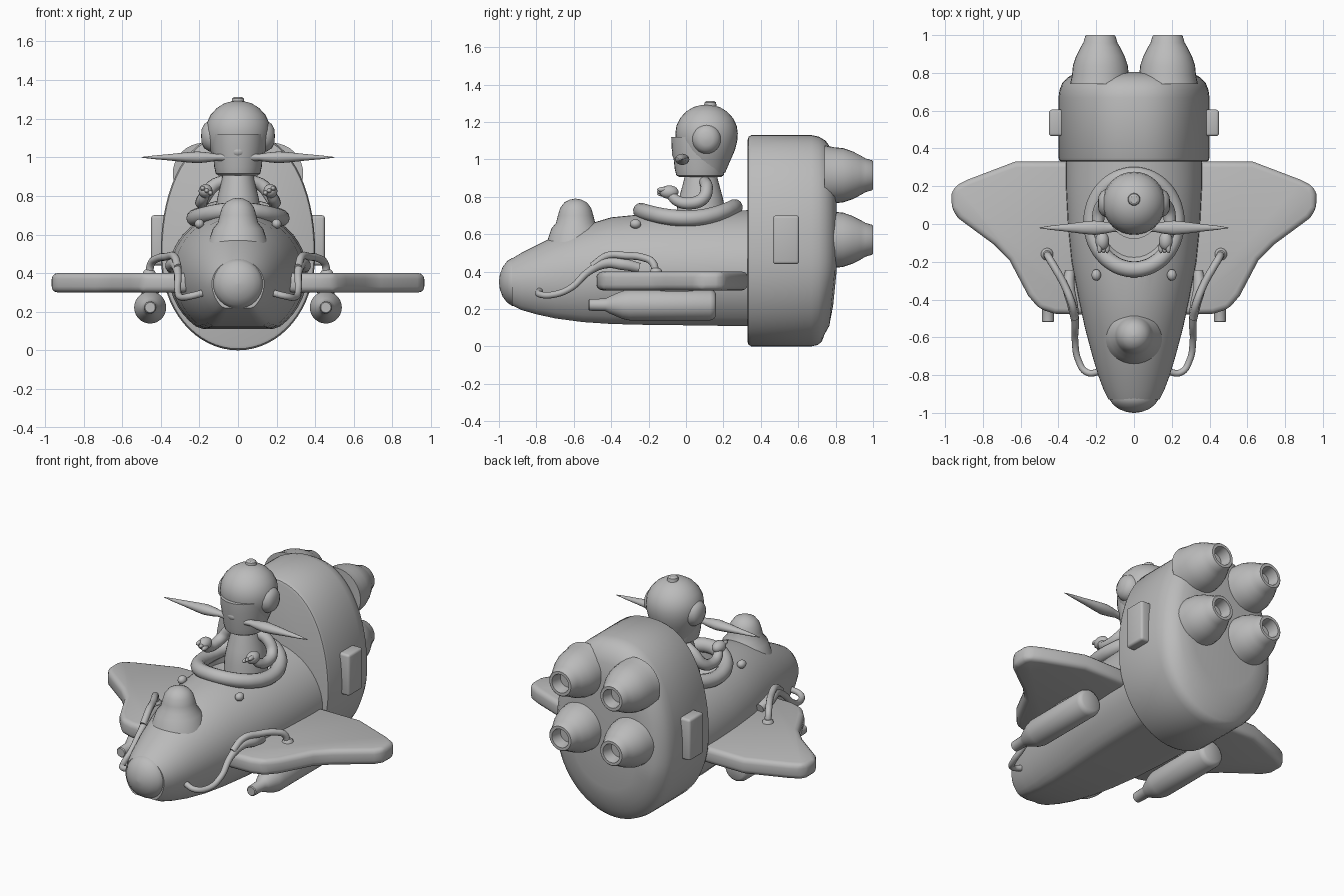
import bpy, bmesh, math
from mathutils import Vector, Matrix

cube = bpy.data.objects.get("Cube")
if cube:
    bpy.data.objects.remove(cube)

grey = bpy.data.materials.new("clay_grey")
grey.use_nodes = True
colour = (0.5, 0.5, 0.5, 1)
grey.diffuse_color = colour
grey.node_tree.nodes["Principled BSDF"].inputs["Base Color"].default_value = colour

parts, mirrored = [], []


def register(name, data, mirror):
    data.materials.append(grey)
    ob = bpy.data.objects.new(name, data)
    bpy.context.collection.objects.link(ob)
    parts.append(ob)
    if mirror:
        mirrored.append(ob)
    return ob


def from_bmesh(name, bm, mirror=False):
    bmesh.ops.recalc_face_normals(bm, faces=bm.faces)
    me = bpy.data.meshes.new(name)
    bm.to_mesh(me)
    bm.free()
    return register(name, me, mirror)


def loft(name, rings, mirror=False):
    """Skin closed rings of points and cap both ends."""
    bm = bmesh.new()
    loops = [[bm.verts.new(p) for p in ring] for ring in rings]
    n = len(loops[0])
    for a, b in zip(loops, loops[1:]):
        for i in range(n):
            j = (i + 1) % n
            bm.faces.new((a[i], a[j], b[j], b[i]))
    bm.faces.new(loops[0])
    bm.faces.new(loops[-1])
    return from_bmesh(name, bm, mirror)


def lathe(name, centre, axis, profile, squash=(1, 1), mirror=False, n=32):
    """Revolve (distance, radius) pairs about an axis through centre."""
    rings = []
    for t, r in profile:
        ring = []
        for i in range(n):
            a = math.tau * i / n
            u, v = r * math.cos(a) * squash[0], r * math.sin(a) * squash[1]
            p = {"X": (t, u, v), "Y": (u, t, v), "Z": (u, v, t)}[axis]
            ring.append(Vector(centre) + Vector(p))
        rings.append(ring)
    return loft(name, rings, mirror)


def ball(name, centre, size, mirror=False):
    bm = bmesh.new()
    m = Matrix.Translation(centre) @ Matrix.Diagonal((*size, 1))
    bmesh.ops.create_uvsphere(bm, u_segments=24, v_segments=14, radius=1, matrix=m)
    return from_bmesh(name, bm, mirror)


def tube(name, points, radius, taper=None, closed=False, mirror=False):
    cu = bpy.data.curves.new(name, "CURVE")
    cu.dimensions = "3D"
    cu.bevel_depth = radius
    cu.bevel_resolution = 4
    cu.resolution_u = 8
    cu.use_fill_caps = True
    sp = cu.splines.new("BEZIER")
    sp.bezier_points.add(len(points) - 1)
    for i, (bp, p) in enumerate(zip(sp.bezier_points, points)):
        bp.co = p
        bp.handle_left_type = bp.handle_right_type = "AUTO"
        bp.radius = taper[i] if taper else 1
    sp.use_cyclic_u = closed
    return register(name, cu, mirror)


def bevel(ob, width, segments=3):
    mod = ob.modifiers.new("bevel", "BEVEL")
    mod.width, mod.segments = width, segments


# Fuselage: rounded sections with a flat keel (y, half width, bottom, top, middle)
def hull_ring(y, w, low, top, mid, n=48):
    ring = []
    for i in range(n):
        a = math.tau * i / n
        s = math.sin(a)
        z = mid + (top - mid) * s if s > 0 else max(low, mid + 1.2 * (mid - low) * s)
        ring.append((w * math.cos(a), y, z))
    return ring


hull = [(-.93, .135, .22, .47, .345), (-.88, .16, .195, .5, .345), (-.8, .19, .172, .54, .35),
        (-.7, .22, .15, .59, .36), (-.55, .26, .13, .645, .375), (-.4, .292, .12, .69, .39),
        (-.2, .33, .115, .71, .4), (0, .35, .113, .72, .4), (.2, .36, .11, .725, .4),
        (.4, .36, .11, .73, .4)]
fuselage = loft("fuselage", [hull_ring(*h) for h in hull])

# Cockpit opening, rim and nose details
cutter = lathe("cockpit_cutter", (0, .01, 0), "Z", [(.57, .17), (.62, .21), (1, .21)], (1, 1.1))
cutter.hide_render = True
cut = fuselage.modifiers.new("cockpit", "BOOLEAN")
cut.operation, cut.object = "DIFFERENCE", cutter
rim = []
for i in range(24):
    a = math.tau * i / 24
    s = math.sin(a)
    rim.append((.225 * math.cos(a), .01 + .25 * s, .685 + (.06 if s > 0 else .04) * s * s))
tube("cockpit_rim", rim, .043, closed=True)
lathe("nose_cap", (0, 0, .345), "Y", [(-1, .004), (-.995, .04), (-.98, .08), (-.955, .112),
      (-.93, .128), (-.9, .13)])
lathe("nose_dome", (0, -.59, 0), "Z", [(.54, .16), (.63, .13), (.66, .105), (.7, .095),
      (.74, .083), (.77, .06), (.785, .03), (.79, .003)])
ball("hull_stud", (.2, -.27, .655), (.025, .03, .025), True)

# Rear engine block: egg-shaped outline, shrinking towards the back
block = []
for y, s, lean in [(.33, .96, 0), (.335, .985, 0), (.35, 1, 0), (.67, 1, 0), (.71, .985, .1),
                   (.745, .95, .5), (.775, .88, 1), (.795, .8, 1), (.805, .6, 1)]:
    ring = []
    for i in range(64):
        a = math.tau * i / 64
        c, k = math.cos(a), math.sin(a)
        x = .4 * math.copysign(abs(c) ** (.85 if k > 0 else 1), c)
        z = .5 + (.63 if k > 0 else .5) * math.copysign(abs(k) ** .95, k)
        z = .55 + (z - .55) * s
        ring.append((x * s, y - lean * .1 * max(0, .4 - z), z))
    block.append(ring)
loft("engine_block", block)

# Exhaust nozzles with hollow ends
for label, z in (("upper", .915), ("lower", .57)):
    lathe(label + "_nozzle", (.178, 0, z), "Y",
          [(.74, .16), (.79, .15), (.84, .145), (.89, .128), (.935, .105), (.96, .09), (.995, .08),
           (1, .075), (1, .058), (.96, .05), (.93, .048)], mirror=True)

# Side panels on the engine block
bm = bmesh.new()
bmesh.ops.create_cube(bm, size=1, matrix=Matrix.Translation((.41, .535, .57))
                      @ Matrix.Diagonal((.08, .14, .26, 1)))
bevel(from_bmesh("side_panel", bm, True), .015)

# Wings
outline = [(.25, .33), (.63, .33), (.88, .235), (.95, .2), (.965, .16), (.965, .08), (.93, .03),
           (.74, -.11), (.66, -.19), (.56, -.38), (.5, -.45), (.42, -.475), (.25, -.48)]
wing = loft("wing", [[(x, y, z) for x, y in outline] for z in (.3, .4)], True)
bevel(wing, .03)

# Tanks slung below the wings
lathe("wing_tank", (.455, 0, .222), "Y",
      [(-.52, .026), (-.515, .031), (-.43, .034), (-.41, .045), (-.34, .075), (-.3, .083),
       (.13, .083), (.15, .075), (.16, .06)], mirror=True)
lathe("tank_pylon", (.455, -.05, 0), "Z", [(.27, .04), (.33, .05)], (1, 3), mirror=True)

# Hoses from the nose to the wings
tube("main_hose", [(.17, -.78, .3), (.25, -.785, .28), (.295, -.72, .275), (.312, -.62, .31),
                   (.312, -.52, .4), (.325, -.43, .445), (.345, -.34, .44), (.34, -.25, .42)], .022,
     [.8, .8, .8, .8, .9, 1.3, 1.5, 1.2], mirror=True)
tube("wing_hose", [(.312, -.5, .43), (.33, -.42, .485), (.37, -.32, .485), (.42, -.23, .475),
                   (.45, -.18, .45), (.46, -.16, .39)], .02, mirror=True)
lathe("hose_socket", (.46, -.16, 0), "Z", [(.39, .035), (.41, .03), (.42, .02)], mirror=True)

# Pilot: body, arms and hands
lathe("pilot_body", (0, .08, 0), "Z", [(.56, .125), (.72, .12), (.8, .105), (.88, .085), (.95, .07)],
      (1, 1.1))
tube("pilot_arm", [(.07, .1, .88), (.13, .11, .85), (.175, .09, .79), (.19, .02, .765),
                   (.185, -.05, .78), (.17, -.08, .81)], .034, [.9, 1, 1, .95, .85, .8], mirror=True)
ball("pilot_hand", (.168, -.09, .825), (.036, .05, .036), True)
for i in range(3):
    ball("pilot_finger", (.142 + .02 * i, -.125, .815 + .012 * i), (.013, .03, .013), True)

# Pilot: head, helmet, ear pieces and crown button
lathe("pilot_face", (0, .075, 0), "Z", [(.905, .1), (.915, .115), (.95, .123), (1, .128), (1.06, .138),
      (1.12, .14)], (1, 1.1))
lathe("helmet", (0, .11, 0), "Z", [(.93, .1), (1, .13), (1.05, .152), (1.1, .164), (1.14, .167),
      (1.18, .161), (1.22, .142), (1.255, .11), (1.28, .07), (1.29, .03), (1.292, .003)])
lathe("ear_piece", (0, .11, 1.11), "X", [(.12, .08), (.15, .075), (.175, .06), (.188, .035),
      (.191, .004)], (1, 1.05), True)
lathe("crown_button", (0, .13, 0), "Z", [(1.27, .036), (1.295, .032), (1.305, .03), (1.312, .02)],
      n=16)

# Long pointed moustache and nose
lathe("moustache", (0, -.02, 1), "X", [(0, .035), (.06, .026), (.11, .022), (.16, .032), (.21, .038),
      (.27, .032), (.36, .02), (.44, .011), (.5, .002)], (1, .8), True, 16)
ball("pilot_nose", (0, -.045, 1.03), (.04, .03, .03))

# Apply modifiers, mirror the paired parts and smooth the shading
bpy.context.view_layer.update()
bpy.ops.object.select_all(action="DESELECT")
for ob in parts:
    ob.select_set(ob is not cutter)
bpy.context.view_layer.objects.active = fuselage
bpy.ops.object.convert(target="MESH")
parts.remove(cutter)
bpy.data.objects.remove(cutter)
bpy.ops.object.shade_smooth_by_angle(angle=math.radians(35))
for ob in mirrored:
    ob.modifiers.new("mirror", "MIRROR").use_mirror_merge = False
